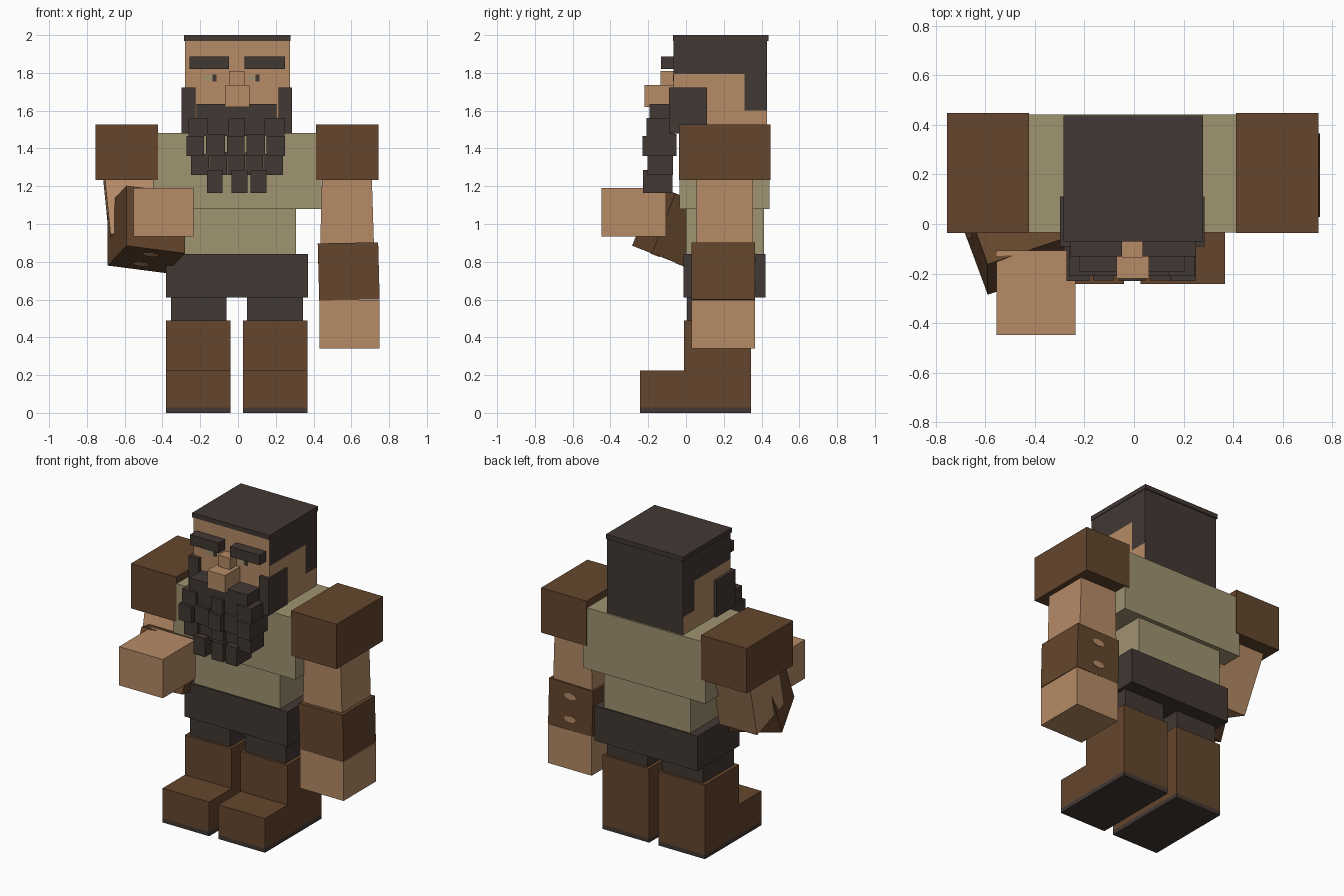
import bpy, bmesh, math
from mathutils import Vector, Matrix

if "Cube" in bpy.data.objects:
    bpy.data.objects.remove(bpy.data.objects["Cube"])


def material(name, rgb):
    lin = [((c / 255 + 0.055) / 1.055) ** 2.4 for c in rgb]
    m = bpy.data.materials.new(name)
    m.diffuse_color = (*lin, 1)
    m.use_nodes = True
    m.node_tree.nodes["Principled BSDF"].inputs["Base Color"].default_value = m.diffuse_color
    return m


SKIN = material("skin", (182, 139, 102))
LEATHER = material("brown_leather", (100, 70, 45))
DARK = material("dark_hair_and_cloth", (66, 56, 51))
SHIRT = material("khaki_shirt", (160, 147, 113))


def finish(name, bm, *mats):
    bmesh.ops.recalc_face_normals(bm, faces=bm.faces)
    me = bpy.data.meshes.new(name)
    bm.to_mesh(me)
    bm.free()
    for m in mats:
        me.materials.append(m)
    ob = bpy.data.objects.new(name, me)
    bpy.context.collection.objects.link(ob)
    return ob


def block(name, mat, origin, a, b, c):
    """Slanted box from one corner and three edge vectors."""
    o, a, b, c = map(Vector, (origin, a, b, c))
    bm = bmesh.new()
    bmesh.ops.create_cube(bm, size=1)
    for v in bm.verts:
        f = v.co + Vector((.5, .5, .5))
        v.co = o + a * f.x + b * f.y + c * f.z
    return finish(name, bm, mat)


def box(name, mat, x, y, z):
    return block(name, mat, (x[0], y[0], z[0]), (x[1] - x[0], 0, 0),
                 (0, y[1] - y[0], 0), (0, 0, z[1] - z[0]))


def laces(name, centre, across, along, out):
    """Two small oval spots on the back of a cuff."""
    across, along, out = (Vector(v).normalized() for v in (across, along, out))
    rot = Matrix((across, along, out)).transposed().to_4x4()
    bm = bmesh.new()
    for s in (-0.075, 0.075):
        m = Matrix.Translation(Vector(centre) + along * s) @ rot @ Matrix.Diagonal((0.045, 0.022, 1, 1))
        bmesh.ops.create_cone(bm, cap_ends=True, segments=8, radius1=1, radius2=1, depth=0.008, matrix=m)
    finish(name, bm, SKIN)


# Head: hair is cut into the sides and back
bm = bmesh.new()
bmesh.ops.create_cube(bm, size=1)
for v in bm.verts:
    v.co = Vector((-0.0025, 0.1825, 1.725)) + Vector((v.co.x * 0.555, v.co.y * 0.495, v.co.z * 0.49))
for co, no in (((0, 0, 1.6), (0, 0, 1)), ((0, 0, 1.795), (0, 0, 1)), ((0, 0.31, 0), (0, 1, 0))):
    bmesh.ops.bisect_plane(bm, geom=bm.verts[:] + bm.edges[:] + bm.faces[:], plane_co=co, plane_no=no)
bm.normal_update()
for f in bm.faces:
    c = f.calc_center_median()
    side = abs(f.normal.x) > 0.5
    hair = f.normal.y > 0.5 or (side and (c.z > 1.795 or (c.y > 0.31 and c.z > 1.6)))
    f.material_index = int(hair)
finish("head", bm, SKIN, DARK)
box("hair_top", DARK, (-0.285, 0.278), (-0.07, 0.437), (1.97, 2.0))

# Face
box("nose_bridge", SKIN, (-0.048, 0.035), (-0.135, -0.05), (1.73, 1.81))
box("nose_tip", SKIN, (-0.07, 0.06), (-0.22, -0.06), (1.62, 1.735))
for side, brow, pupil, white, burn in (
        ("left", (-0.258, -0.048), (-0.135, -0.113), (-0.18, -0.135), (-0.298, -0.225)),
        ("right", (0.035, 0.25), (0.093, 0.115), (0.05, 0.093), (0.215, 0.285))):
    box(side + "_eyebrow", DARK, brow, (-0.132, -0.05), (1.82, 1.887))
    box(side + "_pupil", DARK, pupil, (-0.069, -0.062), (1.755, 1.792))
    box(side + "_eye_white", SHIRT, white, (-0.068, -0.062), (1.76, 1.785))
    box(side + "_sideburn", DARK, burn, (-0.09, 0.11), (1.48, 1.722))

# Beard: moustache and four rows of hanging locks
box("moustache", DARK, (-0.22, 0.205), (-0.192, -0.05), (1.535, 1.635))
rows = (
    (1.465, 1.56, -0.21, -0.06, (-0.262, -0.16, -0.05, 0.035, 0.14, 0.245), 0.0),
    (1.36, 1.467, -0.23, -0.05, (-0.272, -0.17, -0.058, 0.045, 0.152, 0.26), 0.01),
    (1.26, 1.37, -0.203, -0.07, (-0.25, -0.15, -0.055, 0.04, 0.135, 0.24), 0.003),
)
for r, (z0, z1, y0, y1, xs, gap) in enumerate(rows):
    for i in range(5):
        inset = 0.02 * (i % 2)
        box(f"beard_lock_{r}_{i}", DARK, (xs[i], xs[i + 1] - gap), (y0 + inset, y1), (z0, z1 + inset * 0.5))
for i, x in enumerate((-0.165, -0.034, 0.067)):
    box(f"beard_tip_{i}", DARK, (x, x + 0.083), (-0.228, -0.072), (1.163, 1.285))

# Body
box("chest", SHIRT, (-0.45, 0.442), (-0.035, 0.442), (1.08, 1.482))
box("waist", SHIRT, (-0.32, 0.308), (0.0, 0.412), (0.82, 1.08))
box("trousers", DARK, (-0.38, 0.37), (-0.012, 0.422), (0.61, 0.84))

# Legs and boots
for side, leg, boot in (("left", (-0.355, -0.06), (-0.38, -0.04)),
                        ("right", (0.048, 0.345), (0.027, 0.367))):
    box(side + "_leg", DARK, leg, (0.005, 0.33), (0.45, 0.62))
    bm = bmesh.new()
    profile = ((-0.243, 0), (0.345, 0), (0.345, 0.488), (-0.01, 0.488), (-0.01, 0.225), (-0.243, 0.225))
    face = bm.faces.new([bm.verts.new((boot[0], y, z)) for y, z in profile])
    ext = bmesh.ops.extrude_face_region(bm, geom=[face])
    bmesh.ops.translate(bm, vec=(boot[1] - boot[0], 0, 0),
                        verts=[g for g in ext["geom"] if isinstance(g, bmesh.types.BMVert)])
    bmesh.ops.bisect_plane(bm, geom=bm.verts[:] + bm.edges[:] + bm.faces[:],
                           plane_co=(0, 0, 0.028), plane_no=(0, 0, 1))
    for f in bm.faces:
        f.material_index = int(f.calc_center_median().z < 0.028)
    finish(side + "_boot", bm, LEATHER, DARK)

# Shoulders
for side, x in (("left", (-0.755, -0.423)), ("right", (0.412, 0.744))):
    box(side + "_shoulder_pad", LEATHER, x, (-0.037, 0.447), (1.232, 1.527))

# Hanging arm
arm = box("right_upper_arm", SKIN, (0.445, 0.708), (0.055, 0.355), (0.88, 1.26))
for v in arm.data.vertices:
    if v.co.z < 1:
        v.co.x += 0.012 if v.co.x > 0.6 else -0.01
block("right_cuff", LEATHER, (0.43, 0.028, 0.595), (0.32, 0, 0.006), (0, 0.337, 0), (-0.008, 0, 0.302))
box("right_hand", SKIN, (0.432, 0.75), (0.028, 0.365), (0.34, 0.597))
laces("right_cuff_laces", (0.587, 0.365, 0.747), (-1, 0, 0), (0, 0, 1), (0, 1, 0))

# Bent arm: the upper arm leans forward, the cuff points up to the fist
block("left_upper_arm", SKIN, (-0.675, 0.225, 0.85), (0.275, 0, 0), (0, -0.284, 0.098), (-0.04, 0.135, 0.40))
P = Vector((-0.59, -0.285, 0.885))
E1, E2, UP = Vector((0.31, 0.105, -0.04)), Vector((-0.10, 0.27, -0.105)), Vector((0, 0.123, 0.318))
block("left_cuff", LEATHER, P, E1, E2, UP)
laces("left_cuff_laces", P + (E1 + E2) / 2, E1, E2, -UP)
box("left_hand", SKIN, (-0.554, -0.235), (-0.447, -0.107), (0.935, 1.19))
